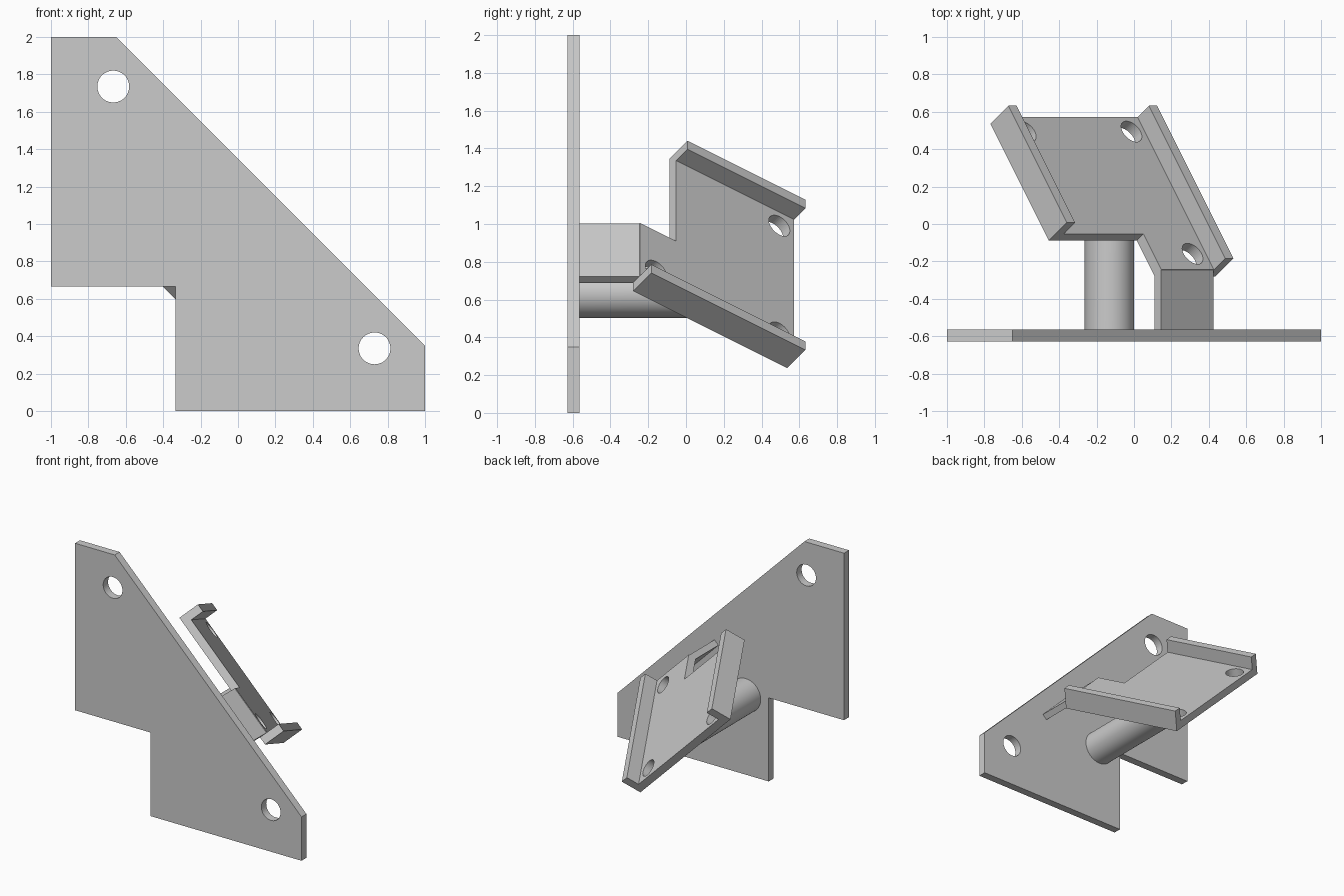
import bpy, bmesh, math
from mathutils import Matrix, Vector

cube = bpy.data.objects.get("Cube")
if cube:
    bpy.data.objects.remove(cube, do_unlink=True)

grey = bpy.data.materials.new("light_grey")
grey.use_nodes = True
colour = (0.6, 0.6, 0.6, 1)
grey.diffuse_color = colour
grey.node_tree.nodes["Principled BSDF"].inputs["Base Color"].default_value = colour


def frame(a, b, c):
    """Matrix whose local axes point along a, b and c."""
    axes = [Vector(v).normalized() for v in (a, b, c)]
    return Matrix(axes).transposed().to_4x4()


def circle(centre, radius, sides=48):
    steps = [2 * math.pi * i / sides for i in range(sides)]
    return [(centre[0] + radius * math.cos(t), centre[1] + radius * math.sin(t)) for t in steps]


def rect(a0, a1, b0, b1):
    return [(a0, b0), (a1, b0), (a1, b1), (a0, b1)]


def finish(name, bm):
    bmesh.ops.recalc_face_normals(bm, faces=bm.faces)
    mesh = bpy.data.meshes.new(name)
    bm.to_mesh(mesh)
    bm.free()
    mesh.materials.append(grey)
    obj = bpy.data.objects.new(name, mesh)
    bpy.context.collection.objects.link(obj)
    return obj


def slab(name, outline, low, high, axes, holes=()):
    """Extrude an outline with holes from low to high along the third axis."""
    curve = bpy.data.curves.new(name, "CURVE")
    curve.dimensions = "2D"
    curve.fill_mode = "BOTH"
    curve.extrude = (high - low) / 2
    for loop in (outline, *holes):
        spline = curve.splines.new("POLY")
        spline.points.add(len(loop) - 1)
        for point, (a, b) in zip(spline.points, loop):
            point.co = (a, b, 0, 1)
        spline.use_cyclic_u = True
    temp = bpy.data.objects.new(name + "_curve", curve)
    bpy.context.collection.objects.link(temp)
    bpy.context.view_layer.update()
    mesh = bpy.data.meshes.new_from_object(temp.evaluated_get(bpy.context.evaluated_depsgraph_get()))
    bm = bmesh.new()
    bm.from_mesh(mesh)
    bpy.data.objects.remove(temp, do_unlink=True)
    bpy.data.curves.remove(curve)
    bpy.data.meshes.remove(mesh)
    bmesh.ops.remove_doubles(bm, verts=bm.verts, dist=0.0001)
    bm.transform(axes @ Matrix.Translation((0, 0, (low + high) / 2)))
    for face in bm.faces:
        face.smooth = False
    return finish(name, bm)


# Upright wall plate with two screw holes
upright = frame((1, 0, 0), (0, 0, 1), (0, -1, 0))
wall_outline = [(-1, 2), (-0.65, 2), (1, 0.35), (1, 0), (-0.335, 0), (-0.335, 0.667), (-1, 0.667)]
slab("wall_plate", wall_outline, 0.565, 0.627, upright,
     [circle((-0.667, 1.735), 0.085), circle((0.73, 0.335), 0.085)])

# Tilted tray: long axis, cross axis, and normal along the cube diagonal
tilted = frame((1, -2, 1), (1, 0, -1), (1, 1, 1))
start, short_end, long_end = -0.33, 0.435, 0.67
outer_a, inner_a, notch, inner_b, outer_b = -1.273, -1.21, -0.607, -0.211, -0.148
base, floor, rim = 0.462, 0.524, 0.629
tray_outline = [(start, inner_a), (short_end, inner_a), (short_end, notch),
                (long_end, notch), (long_end, inner_b), (start, inner_b)]
tray_holes = [circle(c, 0.068) for c in ((-0.235, -1.11), (-0.235, -0.311), (0.565, -0.311))]
slab("tray_floor", tray_outline, base, floor, tilted, tray_holes)
slab("short_rail", rect(start, short_end, outer_a, inner_a), base, rim, tilted)
slab("long_rail", rect(start, long_end, inner_b, outer_b), base, rim, tilted)

# Flat strap from the end of the tray back to the wall plate
strap = frame((1, 0, -1), (1, 0, 1), (0, 1, 0))
slab("strap", rect(notch, inner_b, 0.762, 0.811), -0.57, -0.245, strap)

# Round post, cut off at a slant inside the tray floor
bm = bmesh.new()
bmesh.ops.create_cone(bm, cap_ends=True, segments=64, radius1=0.132, radius2=0.132, depth=1.4)
bm.transform(Matrix.Translation((-0.132, 0.13, 0.635)) @ Matrix.Rotation(math.pi / 2, 4, "X"))
normal = Vector((1, 1, 1)).normalized()
cut = bmesh.ops.bisect_plane(bm, geom=bm.verts[:] + bm.edges[:] + bm.faces[:],
                             plane_co=normal * (base + 0.01), plane_no=normal, clear_outer=True)
bmesh.ops.edgeloop_fill(bm, edges=[e for e in cut["geom_cut"] if isinstance(e, bmesh.types.BMEdge)])
post = finish("post", bm)
bpy.ops.object.select_all(action="DESELECT")
post.select_set(True)
bpy.context.view_layer.objects.active = post
bpy.ops.object.shade_smooth_by_angle(angle=math.radians(30))
